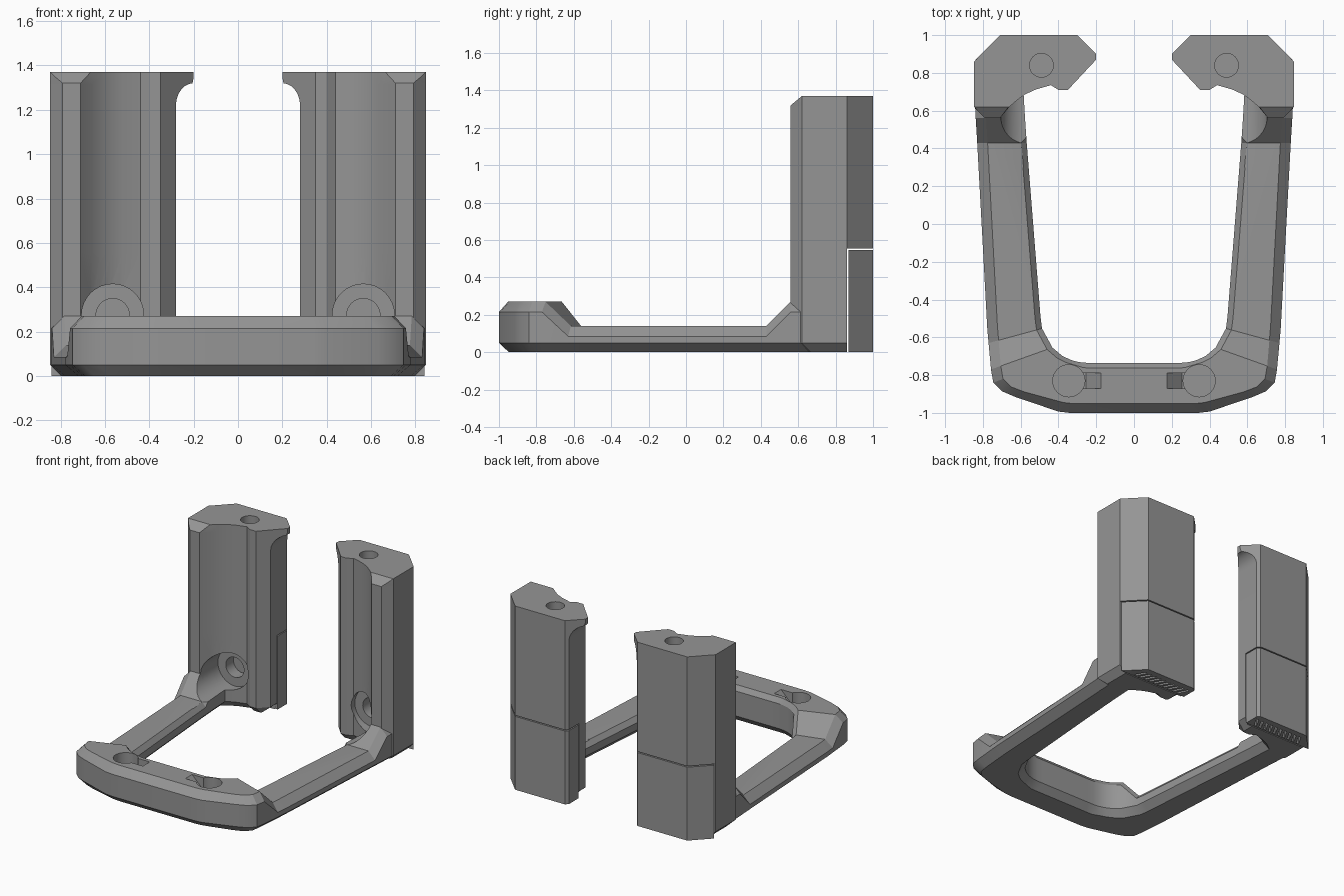
import bpy, bmesh, math
from mathutils import Vector

if "Cube" in bpy.data.objects:
    bpy.data.objects.remove(bpy.data.objects["Cube"])

grey = bpy.data.materials.new("grey_plastic")
grey.diffuse_color = (0.3, 0.3, 0.3, 1)
grey.use_nodes = True
grey.node_tree.nodes["Principled BSDF"].inputs["Base Color"].default_value = grey.diffuse_color


def loft(name, rings):
    """Skin a list of equal closed rings and cap both ends."""
    bm = bmesh.new()
    rows = [[bm.verts.new(p) for p in ring] for ring in rings]
    n = len(rows[0])
    for a, b in zip(rows, rows[1:]):
        for i in range(n):
            j = (i + 1) % n
            bm.faces.new((a[i], a[j], b[j], b[i]))
    bm.faces.new(rows[0])
    bm.faces.new(rows[-1])
    bmesh.ops.recalc_face_normals(bm, faces=bm.faces)
    me = bpy.data.meshes.new(name)
    bm.to_mesh(me)
    bm.free()
    ob = bpy.data.objects.new(name, me)
    bpy.context.collection.objects.link(ob)
    me.materials.append(grey)
    return ob


def prism(name, pts, z0, z1):
    return loft(name, [[(x, y, z) for x, y in pts] for z in (z0, z1)])


def rod(name, start, end, r, axis, n=32):
    """Cylinder along y or z; start and end are points on the axis."""
    rings = []
    for c in (start, end):
        ring = []
        for i in range(n):
            a = 2 * math.pi * i / n
            u, v = r * math.cos(a), r * math.sin(a)
            ring.append((c[0] + u, c[1] + v, c[2]) if axis == "z" else (c[0] + u, c[1], c[2] + v))
        rings.append(ring)
    return loft(name, rings)


def cut(ob, cutters):
    for c in cutters:
        c.hide_render = True
        c.hide_set(True)
        m = ob.modifiers.new("cut", "BOOLEAN")
        m.operation = "DIFFERENCE"
        m.solver = "EXACT"
        m.object = c


def finish(ob):
    """Apply the cuts and smooth only shallow edges."""
    bpy.ops.object.select_all(action="DESELECT")
    ob.select_set(True)
    bpy.context.view_layer.objects.active = ob
    for m in list(ob.modifiers):
        bpy.ops.object.modifier_apply(modifier=m.name)
    bpy.ops.object.shade_smooth_by_angle(angle=math.radians(24))


# U-shaped base: stations of outer point, inner point and height
half = [
    ((.845, .70), (.585, .70), .27),
    ((.838, .56), (.577, .56), .27),
    ((.830, .43), (.568, .43), .14),
    ((.777, -.55), (.495, -.49), .14),
    ((.770, -.63), (.487, -.553), .14),
    ((.757, -.77), (.432, -.654), .27),
    ((.745, -.84), (.380, -.698), .27),
    ((.700, -.885), (.334, -.720), .27),
    ((.630, -.915), (.293, -.731), .27),
    ((.400, -.993), (.250, -.735), .27),
    ((.340, -1.0), (.200, -.735), .27),
]
mirrored = [((-o[0], o[1]), (-i[0], i[1]), h) for o, i, h in reversed(half)]
rings = []
for o, i, h in half + mirrored:
    o, i = Vector(o), Vector(i)
    d = (i - o).normalized()
    section = [(o + d * .06, 0), (o, .05), (o, h - .055), (o + d * .055, h),
               (i - d * .03, h), (i, h - .035), (i, .05), (i - d * .05, 0)]
    rings.append([(p.x, p.y, z) for p, z in section])
base = loft("base_frame", rings)


def outline(c, side, z, back=1.0, inset=0.0, front=0.0):
    """Post cross-section, cut off at inner limit c, back limit and front limit."""
    left = -.847 + inset
    pts = [(left, .86), (left, .62 + inset), (-.79 + inset, .56 + inset), (-.71, .56 + inset),
           (-.66, .62 + inset), (-.62, .655 + inset), (-.575, .687 + inset),
           (-.52, .712 + inset), (-.44, .735 + inset), (-.40, .71 + inset),
           (-.35, .71 + inset), (c, .71 + (c + .35) * 1.07 + inset),
           (c, .70 - c), (-.30, 1.0), (-.71, 1.0)]
    if front:   # top bevel pulls the front strip back
        pts[2] = (left + .002, front)
        pts[3] = (-.664, front)
    return [(side * x, min(y, back), z) for x, y in pts]


base_cutters = []
for side, tag in ((-1, "right"), (1, "left")):
    # upright post with the flared inner lip
    layers = [outline(-.34, side, 0, .86, .05), outline(-.28, side, .05, .86),
              outline(-.28, side, .555, .86), outline(-.28, side, .555)]
    for k in range(6):
        a = math.radians(15 * k)
        layers.append(outline(-.28 + .08 * (1 - math.cos(a)), side, 1.22 + .10 * math.sin(a)))
    layers.append(outline(-.205, side, 1.32))
    layers.append(outline(-.20, side, 1.345, front=.59))
    layers[-1][2] = (side * -.82, .59, 1.345)
    layers[-1][3] = (side * -.687, .59, 1.345)
    layers.append(outline(-.20, side, 1.37, front=.62))
    post = loft(tag + "_post", layers)

    # screw seat in the scoop and hole in the post top
    x = side * -.565
    bore = rod("seat_cutter", (x, .30, .275), (x, .77, .275), .14, "y")
    screw = rod("screw_cutter", (x, .70, .275), (x, .90, .275), .075, "y")
    top = rod("top_hole_cutter", (side * -.49, .84, 1.2), (side * -.49, .84, 1.5), .063, "z")
    cut(post, [bore, screw, top])

    # round pocket with a ramped slot in the front bar
    pocket = rod("pocket_cutter", (side * .345, -.83, .17), (side * .345, -.83, .4), .085, "z")
    ramp = [(.175, .27), (.175, .35), (.32, .35), (.32, .19), (.255, .19)]
    slot = loft("slot_cutter", [[(side * u, y, z) for u, z in ramp] for y in (-.87, -.79)])
    base_cutters += [bore, pocket, slot]

    # separate lower back cover with slanted slots underneath
    cover = prism(tag + "_back_cover",
                  [(side * u, v) for u, v in
                   [(-.84, .868), (-.71, 1), (-.30, 1), (-.28, .98), (-.28, .868)]], 0, .547)
    slots = []
    for k in range(10):
        u = -.74 + k * .042
        quad = [(u, .88), (u + .02, .88), (u + .06, .955), (u + .04, .955)]
        slots.append(prism("rib_cutter", [(side * p, q) for p, q in quad], -.05, .08))
    cut(cover, slots)
    finish(post)
    finish(cover)

cut(base, base_cutters)
finish(base)
for ob in [o for o in bpy.data.objects if o.name.split(".")[0].endswith("_cutter")]:
    bpy.data.objects.remove(ob)
